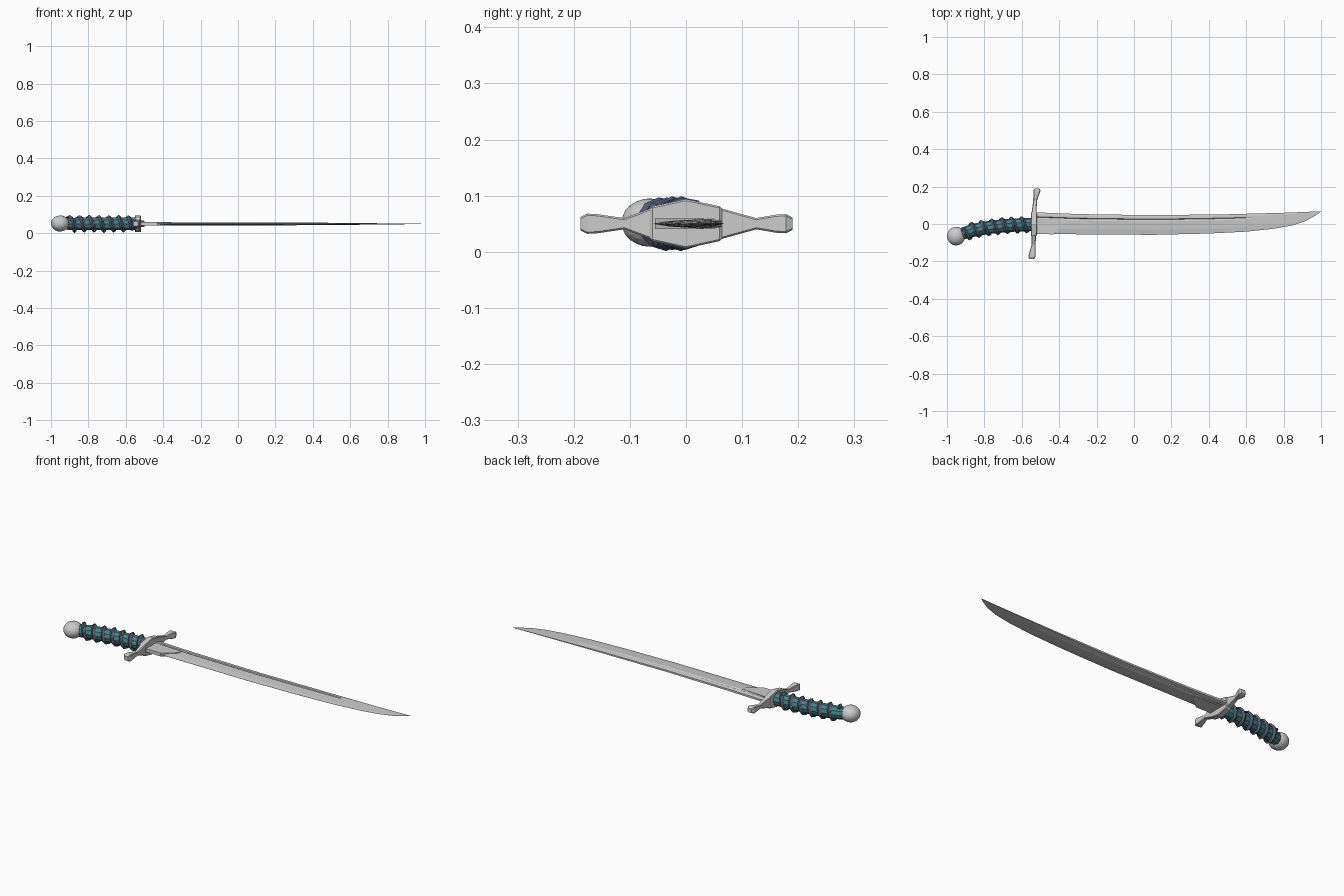
import bpy, bmesh, math
from mathutils import Vector

if "Cube" in bpy.data.objects:
    bpy.data.objects.remove(bpy.data.objects["Cube"])

ZC = 0.05  # height of the sword's centre plane


def material(name, rgb):
    m = bpy.data.materials.new(name)
    m.diffuse_color = (*rgb, 1)
    m.use_nodes = True
    m.node_tree.nodes["Principled BSDF"].inputs["Base Color"].default_value = m.diffuse_color
    return m


def interp(table, x):
    for (x0, y0), (x1, y1) in zip(table, table[1:]):
        if x <= x1:
            return y0 + (y1 - y0) * max(0, (x - x0) / (x1 - x0))
    return table[-1][1]


def loft(name, rings, mat=None):
    """Skin a list of equal-length point rings and cap both ends."""
    bm = bmesh.new()
    rows = [[bm.verts.new(p) for p in ring] for ring in rings]
    n = len(rows[0])
    for a, b in zip(rows, rows[1:]):
        for i in range(n):
            j = (i + 1) % n
            bm.faces.new((a[i], a[j], b[j], b[i]))
    bm.faces.new(rows[0])
    bm.faces.new(rows[-1])
    bmesh.ops.recalc_face_normals(bm, faces=bm.faces)
    me = bpy.data.meshes.new(name)
    bm.to_mesh(me)
    bm.free()
    ob = bpy.data.objects.new(name, me)
    bpy.context.collection.objects.link(ob)
    if mat:
        me.materials.append(mat)
    return ob


teal = material("teal_leather", (0.07, 0.22, 0.23))
navy = material("navy_cord", (0.09, 0.11, 0.19))

# Blade: thick spine, narrow fuller step, thin cutting edge
spine = [(-0.54, 0.063), (-0.3, 0.053), (0.1, 0.047), (0.5, 0.052), (0.8, 0.060), (1.0, 0.068)]
edge = [(-0.54, -0.053), (0.1, -0.058), (0.4, -0.051), (0.6, -0.041), (0.75, -0.025),
        (0.85, -0.007), (0.92, 0.017), (0.97, 0.045), (1.0, 0.066)]
thick = [(-0.54, 0.009), (0.4, 0.007), (0.7, 0.004), (1.0, 0.0006)]
rings = []
for x in (-0.54, -0.4, -0.3, -0.1, 0.1, 0.3, 0.4, 0.5, 0.6, 0.64, 0.7, 0.75,
          0.8, 0.85, 0.89, 0.92, 0.95, 0.97, 0.985, 1.0):
    top, bot, t = interp(spine, x), interp(edge, x), interp(thick, x)
    h = top - bot
    g = 0.5 if x <= 0.6 else 0.95   # fuller depth fades out
    half = [(top, 0.6), (top - 0.12 * h, 1), (top - 0.20 * h, 1),
            (top - 0.23 * h, g), (top - 0.32 * h, 0.95), (bot + 0.25 * h, 0.6), (bot, 0.05)]
    rings.append([(x, y, ZC + k * t) for y, k in half] +
                 [(x, y, ZC - k * t) for y, k in reversed(half)])
loft("blade", rings)

# Ricasso: blunt thicker plate next to the guard
plate = [(-0.54, -0.054), (-0.43, -0.055), (-0.36, -0.002), (-0.355, 0.02), (-0.54, 0.033)]
loft("ricasso", [[(x, y, ZC + s * 0.0095) for x, y in plate] for s in (-1, 1)])

# Cross guard: y, centre x, half width in x, half height in z
guard = [(-0.188, -0.546, 0.012, 0.012), (-0.176, -0.546, 0.019, 0.018),
         (-0.158, -0.544, 0.017, 0.017), (-0.11, -0.537, 0.010, 0.010),
         (-0.064, -0.536, 0.013, 0.027), (-0.06, -0.536, 0.016, 0.031),
         (0.0, -0.535, 0.017, 0.044), (0.06, -0.534, 0.016, 0.031),
         (0.064, -0.534, 0.013, 0.027), (0.125, -0.529, 0.010, 0.010),
         (0.16, -0.522, 0.016, 0.016), (0.178, -0.519, 0.019, 0.017),
         (0.19, -0.518, 0.012, 0.011)]
rings = []
for y, xc, a, b in guard:
    c = 0.003
    pts = [(a, b - c), (a - c, b), (c - a, b), (-a, b - c),
           (-a, c - b), (c - a, -b), (a - c, -b), (a, c - b)]
    rings.append([(xc + px, y, ZC + pz) for px, pz in pts])
loft("cross_guard", rings)

# Grip: bent ten-sided handle
axis = [(-0.93, -0.055), (-0.86, -0.034), (-0.78, -0.019), (-0.70, -0.010), (-0.62, -0.005), (-0.54, -0.002)]


def around(x, r, ang):
    slope = (interp(axis, x + 0.03) - interp(axis, x - 0.03)) / 0.06
    n = Vector((-slope, 1, 0)).normalized()
    c = Vector((x, interp(axis, x), ZC))
    return c + n * r * math.cos(ang) + Vector((0, 0, r * math.sin(ang)))


loft("grip", [[around(x, 0.035 if k else 0.032, i * math.tau / 10) for i in range(10)]
              for k, (x, _) in enumerate(axis)], teal)

# Spiral cord: four-sided faceted band wound round the grip
TURNS, SIDES = 6.5, 10
N = int(TURNS * SIDES)
path = [around(-0.905 + 0.34 * i / N, 0.038 + 0.002 * (i % 3 == 0), 1 + i * math.tau / SIDES)
        for i in range(N + 1)]
rings = []
for i, p in enumerate(path):
    t = (path[min(i + 1, N)] - path[max(i - 1, 0)]).normalized()
    out = p - Vector((p.x, interp(axis, p.x), ZC))
    out = (out - t * out.dot(t)).normalized()
    side = t.cross(out)
    rings.append([p + side * 0.011, p + out * 0.009, p - side * 0.011, p - out * 0.006])
loft("grip_cord", rings, navy)

# Pommel: faceted ball
bpy.ops.mesh.primitive_ico_sphere_add(subdivisions=3, radius=1, location=(-0.951, -0.065, ZC + 0.002))
pommel = bpy.context.object
pommel.name = "pommel"
pommel.scale = (0.049, 0.050, 0.043)
